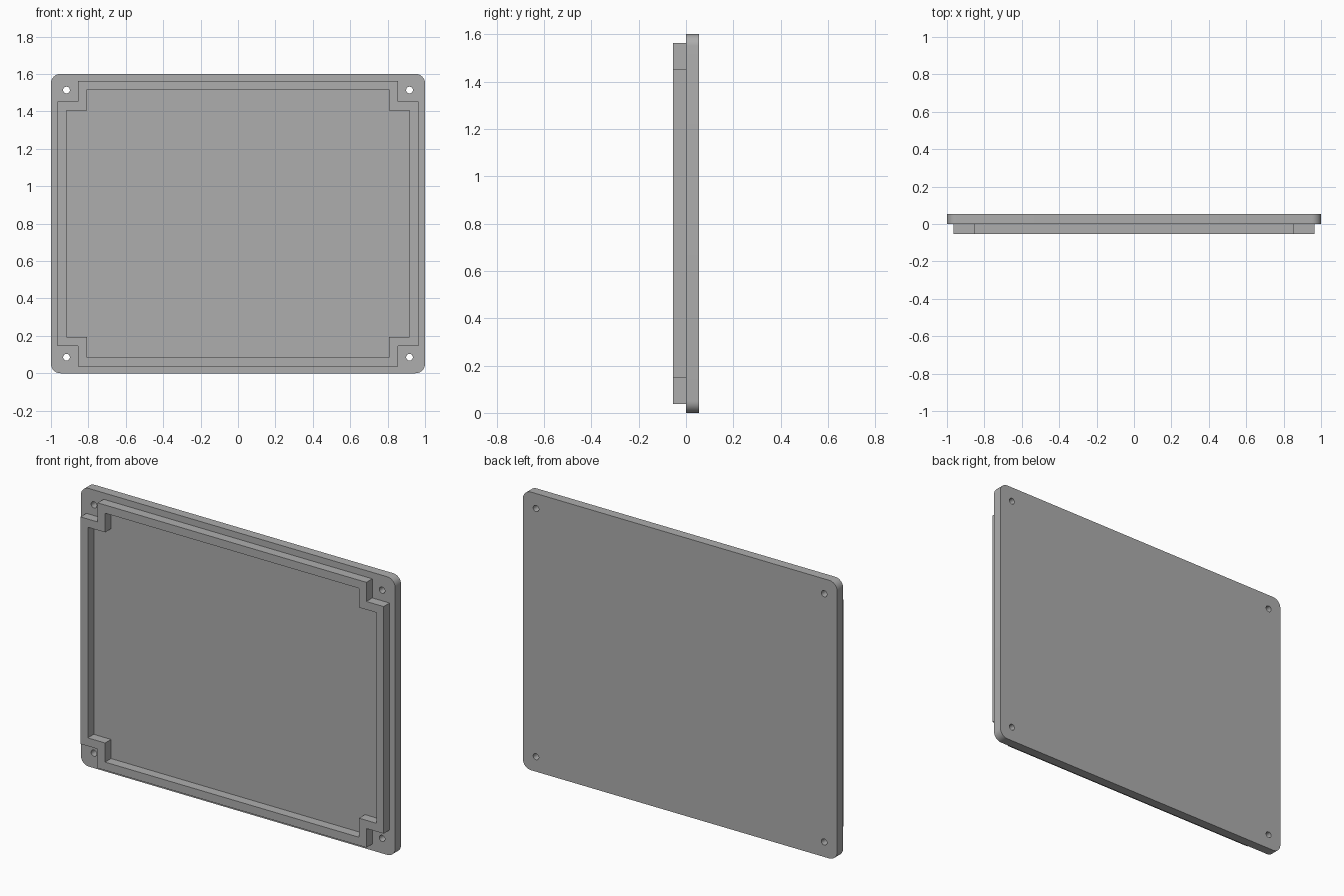
import bpy
import bmesh
from math import sin, cos, pi

HALF_W, HALF_H = 1.0, 0.8      # cover half width and half height
DEPTH = 0.054                  # depth of the plate, and of the lip
CORNER_R = 0.05
HOLE_X, HOLE_Z, HOLE_R = 0.917, 0.714, 0.018
LIP_W, LIP_H, NOTCH = 0.965, 0.763, 0.11
LIP_WALL = 0.047

cube = bpy.data.objects.get("Cube")
if cube:
    bpy.data.objects.remove(cube)

grey = bpy.data.materials.new("plain_grey")
grey.use_nodes = True
colour = (0.42, 0.42, 0.42, 1)
grey.diffuse_color = colour
grey.node_tree.nodes["Principled BSDF"].inputs["Base Color"].default_value = colour


def arc(cx, cz, radius, sweep, steps):
    return [(cx + radius * cos(sweep * i / steps), cz + radius * sin(sweep * i / steps))
            for i in range(steps + 1)]


def four_corners(corner):
    """Mirror the points of the upper left corner into a closed loop."""
    loop = []
    for sx, sz in ((1, 1), (-1, 1), (-1, -1), (1, -1)):
        loop += [(sx * x, sz * z) for x, z in corner[::sx * sz]]
    return loop


def notched(w, h):
    return four_corners([(w, h - NOTCH), (w - NOTCH, h - NOTCH), (w - NOTCH, h)])


def slab(name, loops, y_mid):
    """Extrude an outline with holes along y."""
    curve = bpy.data.curves.new(name, 'CURVE')
    curve.dimensions = '2D'
    curve.fill_mode = 'BOTH'
    curve.extrude = DEPTH / 2
    for loop in loops:
        spline = curve.splines.new('POLY')
        spline.points.add(len(loop) - 1)
        for point, (x, z) in zip(spline.points, loop):
            point.co = (x, z, 0, 1)
        spline.use_cyclic_u = True
    obj = bpy.data.objects.new(name, curve)
    bpy.context.collection.objects.link(obj)
    obj.rotation_euler.x = pi / 2
    obj.location = (0, y_mid, HALF_H)
    bpy.ops.object.select_all(action='DESELECT')
    obj.select_set(True)
    bpy.context.view_layer.objects.active = obj
    bpy.ops.object.convert(target='MESH')
    obj = bpy.context.view_layer.objects.active
    # weld the caps to the walls
    bm = bmesh.new()
    bm.from_mesh(obj.data)
    bmesh.ops.remove_doubles(bm, verts=bm.verts, dist=0.0001)
    bmesh.ops.recalc_face_normals(bm, faces=bm.faces)
    bm.to_mesh(obj.data)
    bm.free()
    obj.data.materials.clear()
    obj.data.materials.append(grey)
    bpy.ops.object.shade_smooth_by_angle(angle=pi / 6)
    return obj


# Rounded plate with four screw holes
plate = four_corners(arc(HALF_W - CORNER_R, HALF_H - CORNER_R, CORNER_R, pi / 2, 8))
holes = [arc(sx * HOLE_X, sz * HOLE_Z, HOLE_R, 2 * pi, 24)[:-1]
         for sx in (-1, 1) for sz in (-1, 1)]
slab("cover_plate", [plate] + holes, DEPTH / 2)

# Raised lip that steps in around the screws
slab("locating_lip", [notched(LIP_W, LIP_H), notched(LIP_W - LIP_WALL, LIP_H - LIP_WALL)],
     -DEPTH / 2)
